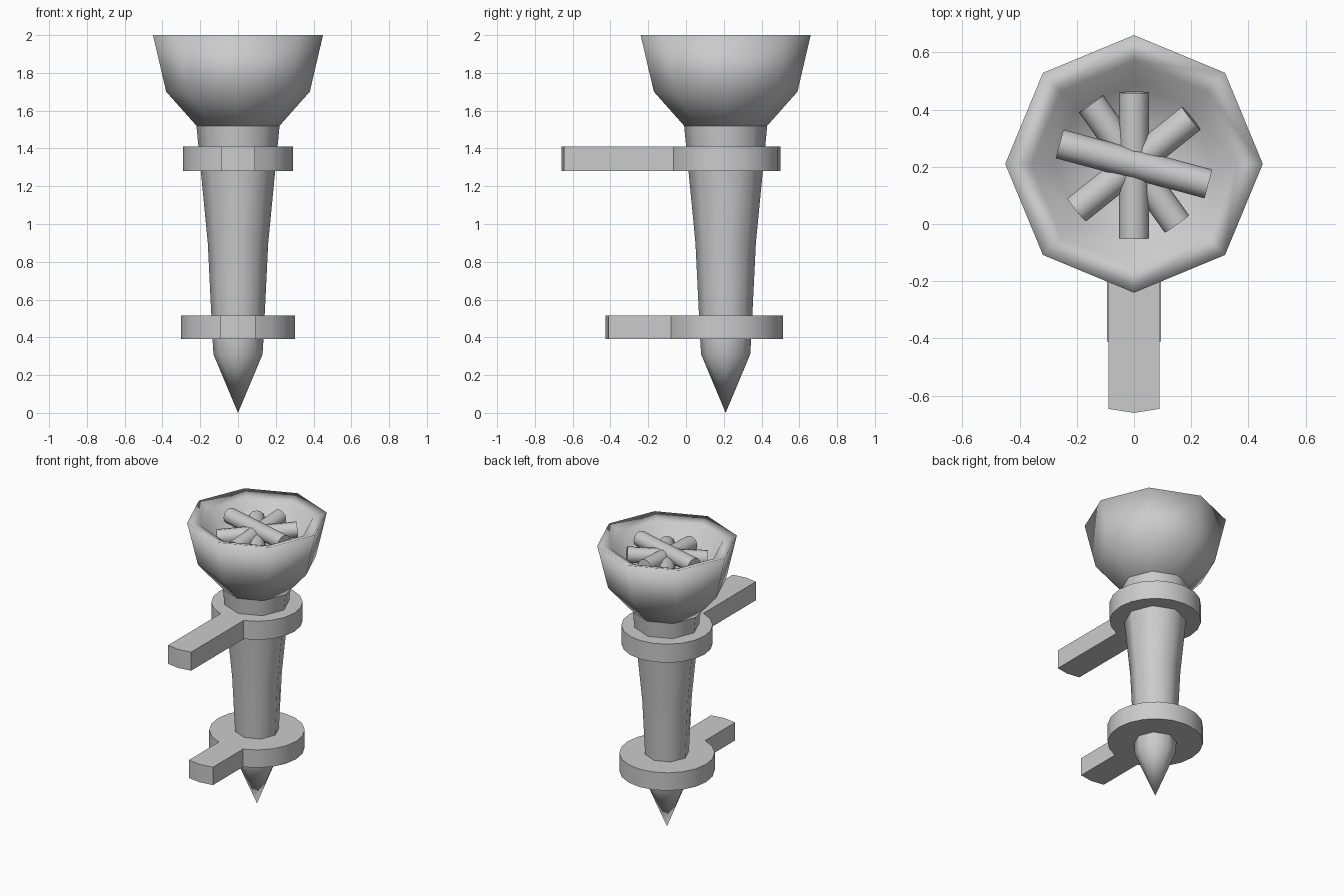
import bpy, bmesh, math
from mathutils import Vector, Matrix

if "Cube" in bpy.data.objects:
    bpy.data.objects.remove(bpy.data.objects["Cube"])

CY = 0.21  # y of the torch axis


def finish(name, bm, angle):
    bmesh.ops.recalc_face_normals(bm, faces=bm.faces)
    me = bpy.data.meshes.new(name)
    bm.to_mesh(me)
    bm.free()
    ob = bpy.data.objects.new(name, me)
    bpy.context.collection.objects.link(ob)
    bpy.ops.object.select_all(action='DESELECT')
    ob.select_set(True)
    bpy.context.view_layer.objects.active = ob
    bpy.ops.object.shade_smooth_by_angle(angle=math.radians(angle))
    return ob


def lathe(name, profile, sides=8, angle=180):
    """Turn an (r, z) profile around the torch axis; r = 0 makes a point."""
    bm = bmesh.new()
    rings = []
    for r, z in profile:
        n = sides if r > 0 else 1
        rings.append([bm.verts.new((r * math.cos(i * math.tau / sides),
                                    CY + r * math.sin(i * math.tau / sides), z))
                      for i in range(n)])
    for a, b in zip(rings, rings[1:]):
        for i in range(sides):
            j = (i + 1) % sides
            q = [a[i % len(a)], a[j % len(a)], b[j % len(b)], b[i % len(b)]]
            bm.faces.new(list(dict.fromkeys(q)))
    return finish(name, bm, angle)


def bracket(name, r, z0, z1, y_end, sides=20):
    """Round collar whose three front points are pulled out into an arm."""
    bm = bmesh.new()
    pts = []
    for i in range(sides):
        a = -math.pi / 2 + i * math.tau / sides
        x, y = r * math.cos(a), CY + r * math.sin(a)
        shift = y_end - (CY - r)
        if i == 0:
            pts.append((x, y + shift))
        elif i == 1:
            pts += [(x, y + shift), (x, y)]
        elif i == sides - 1:
            pts += [(x, y), (x, y + shift)]
        else:
            pts.append((x, y))
    f = bm.faces.new([bm.verts.new((x, y, z0)) for x, y in pts])
    ext = bmesh.ops.extrude_face_region(bm, geom=[f])
    up = [v for v in ext['geom'] if isinstance(v, bmesh.types.BMVert)]
    bmesh.ops.translate(bm, verts=up, vec=(0, 0, z1 - z0))
    return finish(name, bm, 30)


def log(name, a, b, r=0.052):
    a, b = Vector(a), Vector(b)
    d = b - a
    bm = bmesh.new()
    m = Matrix.Translation((a + b) / 2) @ d.to_track_quat('Z', 'Y').to_matrix().to_4x4()
    bmesh.ops.create_cone(bm, cap_ends=True, segments=12, radius1=r, radius2=r,
                          depth=d.length, matrix=m)
    return finish(name, bm, 40)


# Handle with pointed foot
lathe("handle", [(0, 0), (0.13, 0.31), (0.135, 0.39), (0.16, 0.9), (0.22, 1.52)])

# Fire bowl with an inward sloping rim
lathe("bowl", [(0, 1.52), (0.22, 1.52), (0.38, 1.70), (0.45, 2.0),
               (0.36, 1.97), (0.28, 1.83), (0, 1.78)])

# Wall brackets
bracket("upper_bracket", 0.29, 1.28, 1.41, -0.66)
bracket("lower_bracket", 0.303, 0.39, 0.515, -0.425)

# Crossed logs
ends = [((-0.26, 0.28, 1.92), (0.26, 0.14, 1.92)),
        ((0, 0.46, 1.91), (0, -0.05, 1.88)),
        ((-0.2, 0.05, 1.87), (0.2, 0.37, 1.91)),
        ((-0.15, 0.42, 1.88), (0.15, 0.0, 1.86))]
for i, (a, b) in enumerate(ends):
    log(f"log_{i + 1}", a, b)
